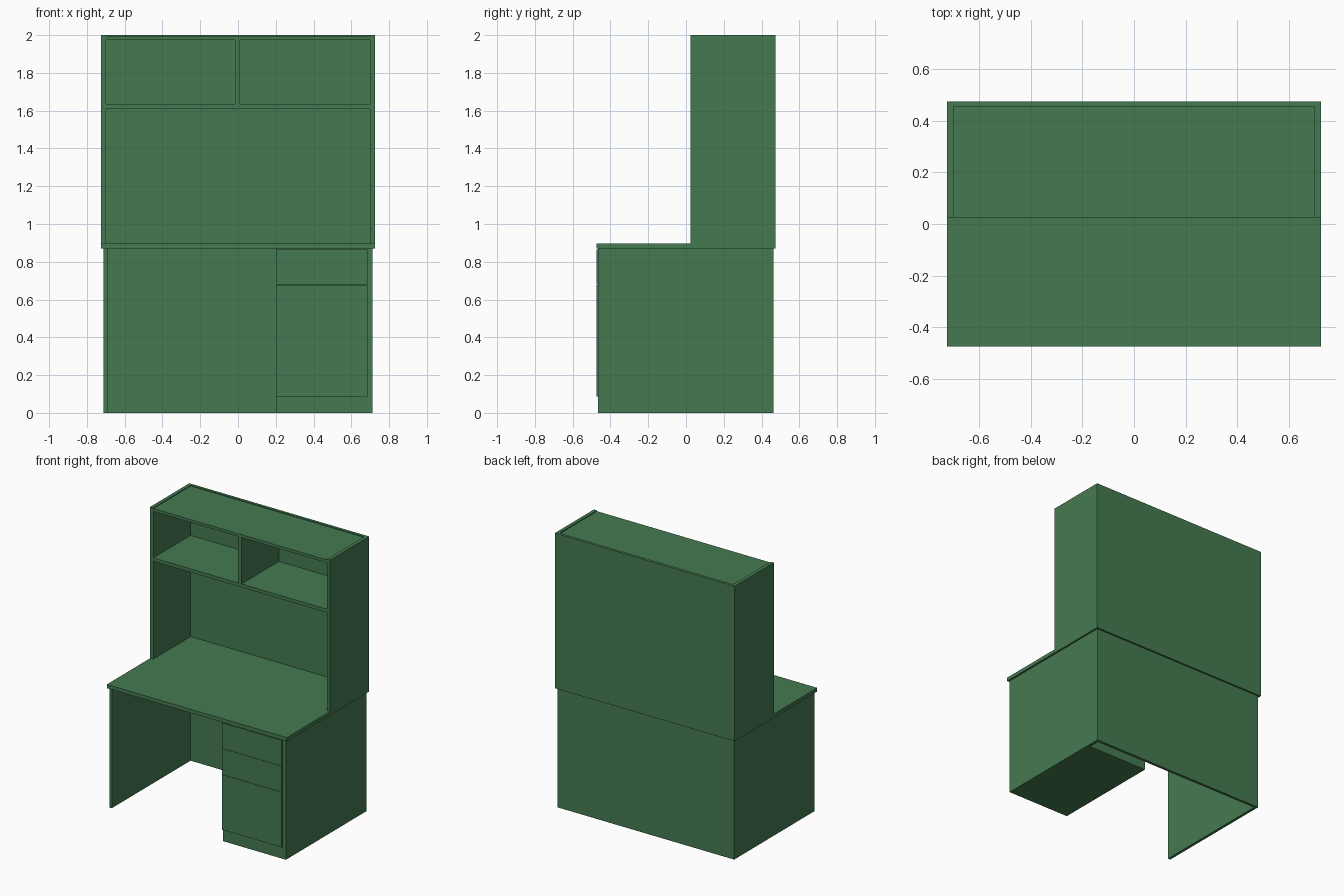
import bpy, bmesh

if "Cube" in bpy.data.objects:
    bpy.data.objects.remove(bpy.data.objects["Cube"])

green = bpy.data.materials.new("dark green")
green.diffuse_color = (0.06, 0.195, 0.083, 1)
green.use_nodes = True
green.node_tree.nodes["Principled BSDF"].inputs["Base Color"].default_value = green.diffuse_color


def box(name, x0, x1, y0, y1, z0, z1):
    """Axis-aligned board given by its limits."""
    bm = bmesh.new()
    bmesh.ops.create_cube(bm, size=1)
    for v in bm.verts:
        v.co = ((x0, x1)[v.co.x > 0], (y0, y1)[v.co.y > 0], (z0, z1)[v.co.z > 0])
    mesh = bpy.data.meshes.new(name)
    bm.to_mesh(mesh)
    bm.free()
    mesh.materials.append(green)
    obj = bpy.data.objects.new(name, mesh)
    bpy.context.collection.objects.link(obj)
    return obj


# Desk base
TOP = 0.87
box("left_leg_panel", -0.712, -0.692, -0.465, 0.462, 0, TOP)
box("right_leg_panel", 0.69, 0.712, -0.465, 0.462, 0, TOP)
box("modesty_panel", -0.692, 0.69, 0.442, 0.462, 0, TOP)
box("drawer_cabinet", 0.205, 0.69, -0.465, 0.36, 0, TOP)

# Drawer fronts, bottom to top
levels = [0.087, 0.49, 0.68, 0.867]
for i, (a, b) in enumerate(zip(levels, levels[1:])):
    box(f"drawer_front_{i + 1}", 0.205, 0.685, -0.475, -0.465, a, b - 0.002)

# Desktop
DESK = 0.897
box("desktop", -0.725, 0.725, -0.475, 0.475, TOP, DESK)

# Hutch
F, B = 0.025, 0.455
for side, s in (("left", -1), ("right", 1)):
    x0, x1 = sorted((s * 0.7, s * 0.725))
    box(f"hutch_{side}_side", x0, x1, F, 0.475, DESK, 2.0)
box("hutch_back", -0.7, 0.7, B, 0.475, DESK, 2.0)
box("hutch_top", -0.7, 0.7, F, B, 1.973, 1.994)
box("hutch_shelf", -0.7, 0.7, F, B, 1.61, 1.635)
box("hutch_divider", -0.016, 0.011, F, B, 1.635, 1.973)
